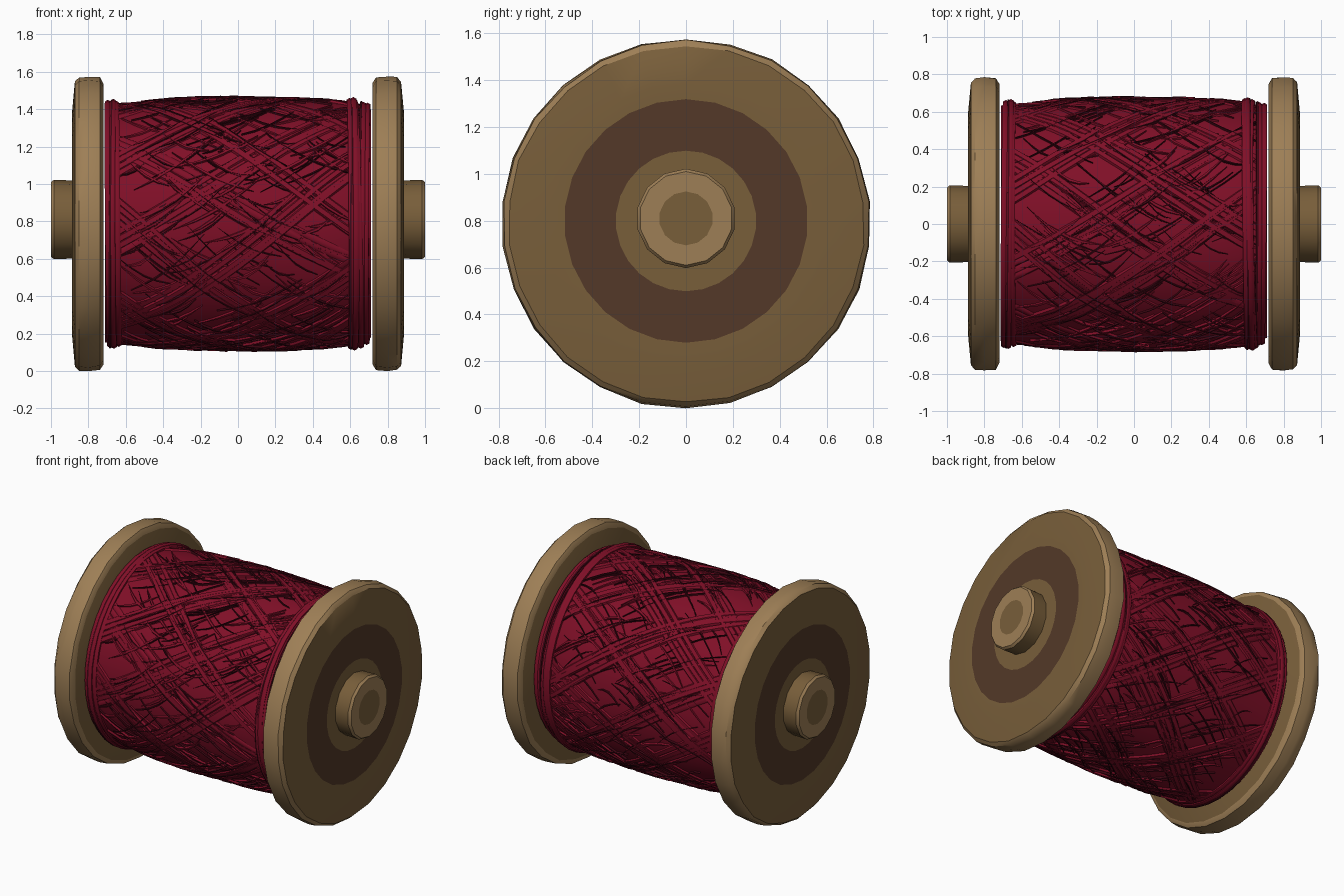
import bpy, bmesh, math, random
from mathutils import Vector

random.seed(7)
if "Cube" in bpy.data.objects:
    bpy.data.objects.remove(bpy.data.objects["Cube"])

AXIS_Z = 0.787


def material(name, rgb):
    lin = [(c / 255 / 12.92) if c < 11 else ((c / 255 + 0.055) / 1.055) ** 2.4 for c in rgb]
    m = bpy.data.materials.new(name)
    m.use_nodes = True
    m.diffuse_color = (*lin, 1)
    m.node_tree.nodes["Principled BSDF"].inputs["Base Color"].default_value = (*lin, 1)
    return m


WOOD = material("wood", (120, 94, 58))
LIGHT = material("light worn wood", (158, 127, 86))
BROWN = material("dark brown ring", (83, 57, 40))
RED = material("red thread", (128, 15, 39))
DARK = material("deep red thread", (62, 6, 19))


def finish(name, bm, mats, angle=35):
    mesh = bpy.data.meshes.new(name)
    bm.to_mesh(mesh)
    bm.free()
    for m in mats:
        mesh.materials.append(m)
    ob = bpy.data.objects.new(name, mesh)
    bpy.context.collection.objects.link(ob)
    bpy.ops.object.select_all(action='DESELECT')
    ob.select_set(True)
    bpy.context.view_layer.objects.active = ob
    bpy.ops.object.shade_smooth_by_angle(angle=math.radians(angle))
    return ob


def lathe(name, profile, sides, mats, slots, cz=AXIS_Z, chip=0.0, inner_shift=0.0):
    """Revolve (x, radius) points about the x axis; slots colours each band."""
    bm = bmesh.new()
    rings = []
    for x, r in profile:
        ring = []
        for k in range(sides):
            a = math.tau * (k + 0.5) / sides
            rr = r - (random.uniform(0, chip) if r > 0.7 else 0)
            z = cz + (inner_shift if r < 0.56 else 0)
            ring.append(bm.verts.new((x, rr * math.cos(a), z + rr * math.sin(a))))
        rings.append(ring)
    for i, slot in enumerate(slots):
        for k in range(sides):
            n = (k + 1) % sides
            f = bm.faces.new((rings[i][k], rings[i][n], rings[i + 1][n], rings[i + 1][k]))
            f.material_index = slot
    bmesh.ops.remove_doubles(bm, verts=bm.verts, dist=1e-5)
    bmesh.ops.recalc_face_normals(bm, faces=bm.faces)
    return finish(name, bm, mats)


# Flanges and hubs, one pair at each end
FLANGE = [(0.72, 0), (0.72, 0.755), (0.738, 0.787), (0.80, 0.793), (0.85, 0.787),
          (0.872, 0.765), (0.887, 0.6), (0.887, 0.52), (0.887, 0.3), (0.887, 0)]
HUB = [(0.86, 0), (0.86, 0.208), (0.985, 0.212), (1.0, 0.2), (1.0, 0.115), (1.0, 0)]
for side, label in ((1, "left"), (-1, "right")):
    lathe(label + "_flange", [(x * side, r) for x, r in FLANGE], 26, [WOOD, LIGHT, BROWN],
          [0, 1, 1, 1, 1, 0, 0, 2, 0], chip=0.008, inner_shift=0.012)
    lathe(label + "_hub", [(x * side, r) for x, r in HUB], 14, [WOOD, LIGHT],
          [0, 0, 1, 1, 0], cz=0.81)

# Thread body
BODY = [(-0.71, 0.635), (-0.6, 0.638), (-0.4, 0.66), (-0.2, 0.67), (0, 0.672),
        (0.25, 0.668), (0.45, 0.66), (0.6, 0.645), (0.71, 0.61)]


def body_radius(x):
    for (x0, r0), (x1, r1) in zip(BODY, BODY[1:]):
        if x <= x1:
            return r0 + (r1 - r0) * (x - x0) / (x1 - x0)
    return BODY[-1][1]


lathe("thread_body", [(-0.71, 0)] + BODY + [(0.71, 0)], 48, [RED], [0] * (len(BODY) + 1))


def add_strip(bm, x0, x1, a0, slope, width, lift, taper, slot):
    """Lay one thread strip on the body, with its edges sunk into it."""
    steps = max(4, int((x1 - x0) / 0.06))
    rows = []
    for i in range(steps + 1):
        t = i / steps
        x = x0 + (x1 - x0) * t
        w = width * (max(0.06, math.sin(math.pi * t)) if taper else 1)
        a = a0 + slope * (x - x0) + 0.05 * math.sin(math.pi * t)
        row = []
        for side, h in ((-0.5, -0.003), (-0.3, lift), (0.3, lift), (0.5, -0.003)):
            r = body_radius(x) + h
            b = a + side * w / r
            row.append(bm.verts.new((x, r * math.cos(b), AXIS_Z + r * math.sin(b))))
        rows.append(row)
    for p, q in zip(rows, rows[1:]):
        for j in range(3):
            bm.faces.new((p[j], p[j + 1], q[j + 1], q[j])).material_index = slot


# Broad crossing windings, each a bundle of strands with dark gaps between
bm = bmesh.new()
for n in range(9):
    for direction in (-1, 1):
        a = math.tau * n / 9 + direction * 0.2 + random.uniform(-0.12, 0.12)
        slope = direction * random.uniform(0.8, 1.25)
        for k in range(4):
            add_strip(bm, -0.68, 0.68, a + k * 0.06, slope + random.uniform(-0.05, 0.05),
                      0.05, 0.006 + 0.006 * random.random(), False, 0)
        for k in range(3):
            s = random.uniform(-0.6, 0.1)
            add_strip(bm, s, s + random.uniform(0.25, 0.5),
                      a + k * 0.09 + slope * (s + 0.68), slope, 0.012, 0.014, True, 1)
finish("crossing_windings", bm, [RED, DARK], 50)

# Fine strands and dark gaps scattered over the whole body
bm = bmesh.new()
for n in range(420):
    s = random.uniform(-0.68, 0.45)
    e = min(0.68, s + random.uniform(0.15, 0.5))
    slope = random.choice((-1, 1)) * random.uniform(0.6, 1.3)
    dark = n % 5 < 3
    add_strip(bm, s, e, random.uniform(0, math.tau), slope,
              random.uniform(0.008, 0.016) if dark else 0.025,
              random.uniform(0.007, 0.013), True, 1 if dark else 0)
finish("fine_strands", bm, [RED, DARK], 50)


# Cords wrapped around the ends of the body
def cord(name, x, radius, thick, tilt_y, tilt_z, mat):
    bpy.ops.mesh.primitive_torus_add(
        major_segments=40, minor_segments=6, major_radius=radius, minor_radius=thick,
        location=(x, 0, AXIS_Z), rotation=(0, math.pi / 2 + tilt_y, tilt_z))
    ob = bpy.context.object
    ob.name = name
    ob.data.materials.append(mat)
    bpy.ops.object.shade_smooth_by_angle(angle=math.radians(60))


for i, (x, r) in enumerate(((-0.69, 0.645), (-0.665, 0.65), (-0.645, 0.64),
                            (0.60, 0.655), (0.62, 0.66), (0.64, 0.65),
                            (0.665, 0.635), (0.69, 0.63))):
    tilt = 0.03 if 0.58 < x < 0.65 else 0.012
    cord(f"end_cord_{i + 1}", x, r, 0.018, random.uniform(-tilt, tilt),
         random.uniform(-tilt, tilt), RED)
for i, (x, r) in enumerate(((-0.677, 0.66), (0.611, 0.667), (0.653, 0.65))):
    cord(f"dark_cord_{i + 1}", x, r, 0.007, 0.01, -0.01, DARK)
